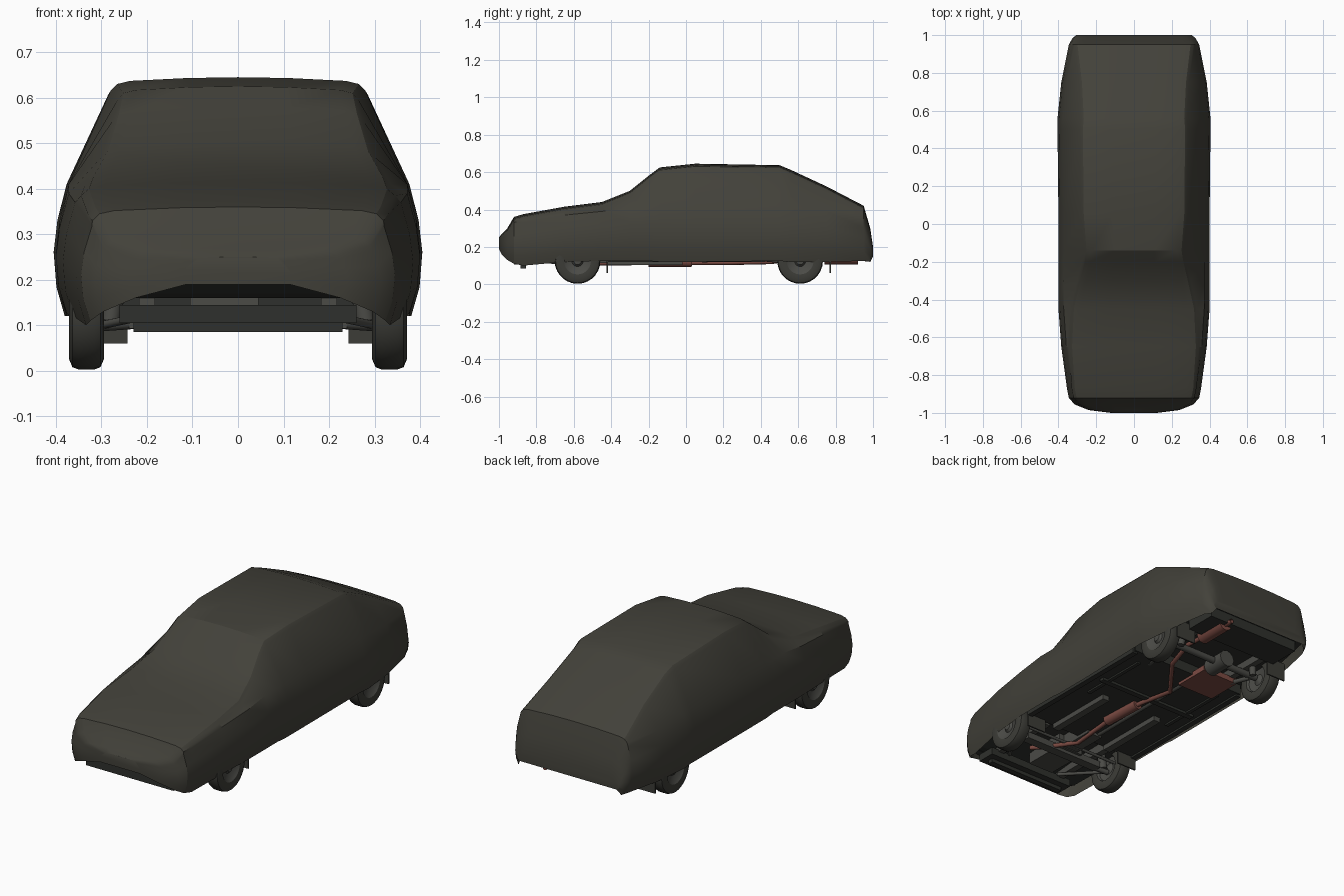
import bpy, bmesh, math
from mathutils import Vector

cube = bpy.data.objects.get("Cube")
if cube:
    bpy.data.objects.remove(cube, do_unlink=True)


def material(name, rgb):
    mat = bpy.data.materials.new(name)
    mat.use_nodes = True
    mat.diffuse_color = (*rgb, 1)
    mat.node_tree.nodes["Principled BSDF"].inputs["Base Color"].default_value = (*rgb, 1)
    return mat


CLOTH = material("cover_cloth", (0.055, 0.053, 0.042))
RUBBER = material("tyre_rubber", (0.045, 0.045, 0.038))
STEEL = material("dark_steel", (0.07, 0.07, 0.062))
FLOOR = material("underbody_black", (0.028, 0.03, 0.026))
RUST = material("exhaust_rust", (0.2, 0.07, 0.055))


def finish(name, bm, mat, angle=None):
    bmesh.ops.recalc_face_normals(bm, faces=bm.faces)
    mesh = bpy.data.meshes.new(name)
    bm.to_mesh(mesh)
    bm.free()
    mesh.materials.append(mat)
    obj = bpy.data.objects.new(name, mesh)
    bpy.context.collection.objects.link(obj)
    if angle:
        bpy.ops.object.select_all(action="DESELECT")
        obj.select_set(True)
        bpy.context.view_layer.objects.active = obj
        bpy.ops.object.shade_smooth_by_angle(angle=math.radians(angle))
    return obj


def box(name, centre, size, mat):
    bm = bmesh.new()
    bmesh.ops.create_cube(bm, size=1)
    for v in bm.verts:
        v.co = Vector([c + p * s for c, p, s in zip(centre, v.co, size)])
    return finish(name, bm, mat)


def rod(name, start, end, radius, mat, sides=12):
    a, b = Vector(start), Vector(end)
    bm = bmesh.new()
    bmesh.ops.create_cone(bm, cap_ends=True, segments=sides, radius1=radius,
                          radius2=radius, depth=(b - a).length)
    turn = (b - a).to_track_quat("Z", "Y")
    for v in bm.verts:
        v.co = turn @ v.co + (a + b) / 2
    return finish(name, bm, mat, 40)


def pipe(name, points, radius, mat):
    curve = bpy.data.curves.new(name, "CURVE")
    curve.dimensions = "3D"
    curve.bevel_depth = radius
    curve.bevel_resolution = 2
    spline = curve.splines.new("POLY")
    spline.points.add(len(points) - 1)
    for p, co in zip(spline.points, points):
        p.co = (*co, 1)
    curve.materials.append(mat)
    obj = bpy.data.objects.new(name, curve)
    bpy.context.collection.objects.link(obj)


def loft(name, rings, mat, angle=None, caps=False):
    bm = bmesh.new()
    rows = [[bm.verts.new(p) for p in ring] for ring in rings]
    for r0, r1 in zip(rows, rows[1:]):
        for i in range(len(r0) - 1):
            bm.faces.new((r0[i], r0[i + 1], r1[i + 1], r1[i]))
    if caps:
        bm.faces.new(rows[0])
        bm.faces.new(rows[-1])
    return finish(name, bm, mat, angle)


# Cover stations: y, hem height, top height, widest, top edge, belt height
STATIONS = [
    (-1, .19, .25, .12, .1, .235),
    (-.985, .16, .27, .24, .22, .25),
    (-.955, .13, .3, .315, .29, .27),
    (-.92, .11, .36, .345, .32, .32),
    (-.87, .1, .375, .355, .33, .335),
    (-.65, .12, .415, .385, .345, .37),
    (-.45, .125, .44, .4, .335, .39),
    (-.3, .125, .5, .4, .3, .41),
    (-.2, .125, .58, .4, .275, .41),
    (-.14, .12, .625, .4, .265, .41),
    (.05, .12, .645, .4, .28, .41),
    (.5, .125, .637, .405, .285, .41),
    (.56, .12, .612, .405, .28, .41),
    (.75, .12, .524, .385, .29, .39),
    (.95, .125, .42, .345, .315, .37),
    (.985, .12, .3, .325, .295, .27),
    (1, .15, .2, .305, .28, .19),
]


def cover_ring(y, hem, top, wide, edge, belt):
    drop = min(.03, (top - hem) * .15)
    half = [(wide * .94, hem),
            (wide * .985, hem + (belt - hem) * .22),
            (wide, hem + (belt - hem) * .48),
            (wide * .98, hem + (belt - hem) * .72),
            (max(wide * .93, edge), min(belt, top - drop * 1.4)),
            (edge, top - drop),
            (edge * .95, top - drop * .5),
            (edge * .85, top - drop * .27),
            (edge * .4, top - drop * .06)]
    right = [(-x, y, z) for x, z in half]
    left = [(x, y, z) for x, z in reversed(half)]
    return right + [(0, y, top)] + left


# Cloth cover draped over the car
loft("car_cover", [cover_ring(*s) for s in STATIONS], CLOTH, 28, caps=True)

# Dark roof of the wheel bays and the floor between the axles
loft("underbody_pan", [[(s[3] * k, s[0], min(s[1] + .06, .19)) for k in (-.93, .93)]
                       for s in STATIONS], FLOOR)
box("cabin_floor", (0, 0, .16), (.7, .86, .06), FLOOR)
box("boot_floor", (0, .86, .16), (.56, .18, .06), FLOOR)
box("front_undertray", (0, -.87, .125), (.52, .1, .04), FLOOR)
box("front_lip", (0, -.87, .1), (.46, .03, .03), FLOOR)

# Floor stiffening and tank
for s, side in ((-1, "right"), (1, "left")):
    box(side + "_sill", (s * .345, 0, .135), (.03, .84, .03), FLOOR)
    box(side + "_chassis_rail", (s * .17, -.22, .118), (.04, .4, .03), STEEL)
    box(side + "_floor_rib", (s * .26, .15, .127), (.02, .4, .012), FLOOR)
    box(side + "_front_rail", (s * .2, -.66, .16), (.035, .42, .05), STEEL)
    box(side + "_rear_rail", (s * .22, .66, .165), (.035, .5, .05), STEEL)
box("fuel_tank", (-.14, .42, .13), (.22, .2, .03), RUST)
box("floor_cross_member", (0, .1, .124), (.6, .03, .016), FLOOR)

# Engine and transmission
box("engine_sump", (-.03, -.66, .15), (.15, .24, .08), STEEL)
box("gearbox", (-.03, -.45, .15), (.09, .2, .07), STEEL)
rod("drive_shaft", (-.06, -.36, .135), (-.06, .6, .135), .014, STEEL)

# Exhaust line
pipe("exhaust_pipe", [(.12, -.68, .13), (.08, -.58, .11), (-.01, -.46, .112),
                      (.01, -.2, .115), (0, .05, .115), (-.04, .24, .115),
                      (.13, .46, .12), (.16, .62, .15), (.16, .8, .14),
                      (.16, .97, .135)], .012, RUST)
rod("middle_silencer", (.01, -.2, .12), (0, .03, .12), .028, RUST)
rod("rear_silencer", (.16, .74, .145), (.16, .92, .145), .04, RUST)

# Axles and suspension
rod("rear_axle", (-.3, .61, .13), (.3, .61, .13), .018, STEEL)
rod("differential", (-.06, .54, .13), (-.06, .67, .13), .045, STEEL)
box("front_cross_member", (0, -.58, .11), (.48, .05, .035), STEEL)
rod("steering_rod", (-.3, -.51, .12), (.3, -.51, .12), .008, STEEL)
for s, side in ((-1, "right"), (1, "left")):
    rod(side + "_front_arm", (s * .17, -.6, .11), (s * .31, -.58, .1), .014, STEEL)
    rod(side + "_front_stay", (s * .16, -.8, .13), (s * .3, -.58, .1), .009, STEEL)
    rod(side + "_front_strut", (s * .28, -.58, .11), (s * .26, -.58, .24), .022, STEEL)
    rod(side + "_rear_trailing_arm", (s * .2, .36, .14), (s * .26, .61, .115), .012, STEEL)
    rod(side + "_rear_damper", (s * .24, .66, .1), (s * .22, .68, .24), .018, STEEL)


# Wheels: turned tyre and rim profiles of (offset, radius)
def turned(name, profile, centre, side, mat):
    steps = 28
    rings = []
    for i in range(steps + 1):
        a = math.tau * i / steps
        rings.append([(centre[0] + side * x, centre[1] + r * math.cos(a),
                       centre[2] + r * math.sin(a)) for x, r in profile])
    obj = loft(name, rings, mat, 35)
    bm = bmesh.new()
    bm.from_mesh(obj.data)
    bmesh.ops.remove_doubles(bm, verts=bm.verts, dist=.0001)
    bmesh.ops.recalc_face_normals(bm, faces=bm.faces)
    bm.to_mesh(obj.data)
    bm.free()


TYRE = [(-.034, .072), (-.038, .1), (-.031, .117), (-.018, .122),
        (.018, .122), (.031, .117), (.038, .1), (.034, .072)]
RIM = [(-.034, .074), (-.02, .066), (-.012, .03), (-.025, .001),
       (.03, .001), (.028, .02), (.016, .03), (.024, .06), (.034, .074)]
for y, end in ((-.58, "front"), (.61, "rear")):
    for s, side in ((-1, "right"), (1, "left")):
        name = side + "_" + end
        hub = (s * .333, y, .125)
        turned(name + "_tyre", TYRE, hub, s, RUBBER)
        turned(name + "_rim", RIM, hub, s, STEEL)
        # Mud flap behind each wheel
        box(name + "_mud_flap", (s * .3, y + .16, .11), (.115, .008, .1), RUBBER)
